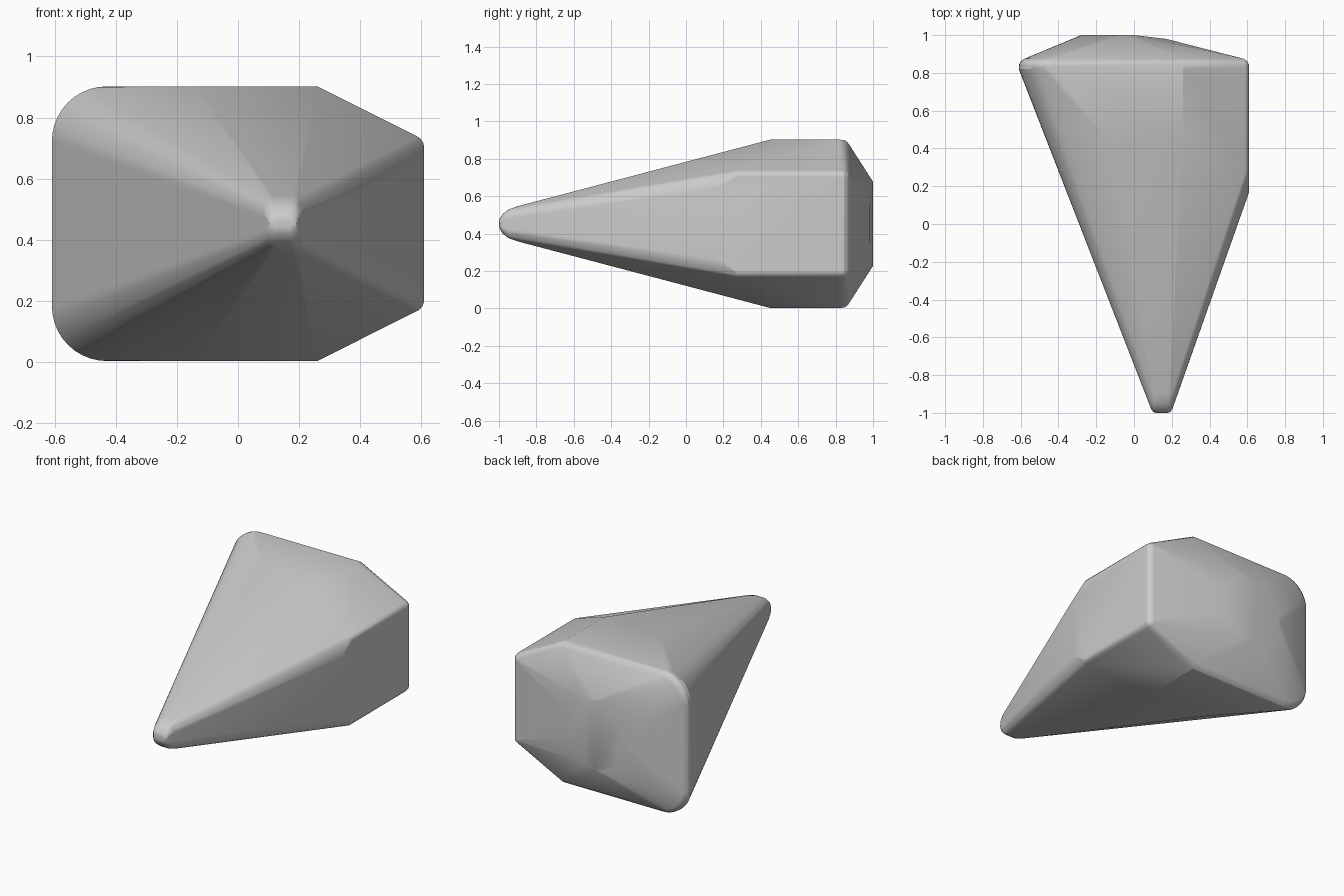
import bpy, bmesh, math

cube = bpy.data.objects.get("Cube")
if cube:
    bpy.data.objects.remove(cube)

MID = 0.452
points = []


def mirrored(x, y, h):
    """Add a point above and below the middle height."""
    points.extend([(x, y, MID + h), (x, y, MID - h)])


def arc(cx, y, h, rx, rz, start, end, steps):
    """Add a rounded corner in the xz plane, above and below the middle."""
    for i in range(steps + 1):
        a = math.radians(start + (end - start) * i / steps)
        mirrored(cx + rx * math.cos(a), y, h + rz * math.sin(a))


# Wide rounded shoulder, easing inward toward the rear
for y, inset in [(0.82, 0), (0.845, 0.002), (0.862, 0.012), (0.875, 0.03)]:
    arc(-0.43, y, 0.27, 0.18 - inset, 0.18 - inset, 90, 180, 10)
    mirrored(0.26, y, 0.45 - inset)
    arc(0.57, y, 0.25, 0.04 - inset, 0.04 - inset, 0, 65, 4)

# Flat top and bottom, and the flat right flank
for x in (-0.14, 0.26):
    mirrored(x, 0.45, 0.45)
arc(0.57, 0.27, 0.25, 0.04, 0.04, 0, 65, 4)
mirrored(0.61, 0.17, 0.19)

# Rounded rear cap
arc(-0.055, 1.0, 0, 0.225, 0.225, 90, 180, 8)
mirrored(0.0, 1.0, 0.2)
mirrored(0.17, 0.98, 0.1)

# Blunt nose built from shrinking rounded sections
for y, cx, w, h in [(-0.9, 0.147, 0.079, 0.094), (-0.95, 0.147, 0.066, 0.076),
                    (-0.98, 0.147, 0.056, 0.052), (-0.995, 0.147, 0.045, 0.03),
                    (-1.0, 0.147, 0.03, 0.012)]:
    r = w * 0.6
    arc(cx + w - r, y, h - min(r, h), r, min(r, h), 0, 90, 4)
    arc(cx - w + r, y, h - min(r, h), r, min(r, h), 90, 180, 4)

# Wrap the sections in one faceted shell
bm = bmesh.new()
for p in points:
    bm.verts.new(p)
hull = bmesh.ops.convex_hull(bm, input=bm.verts)
spare = {g for g in hull["geom_interior"] + hull["geom_unused"]
         if isinstance(g, bmesh.types.BMVert)}
bmesh.ops.delete(bm, geom=list(spare), context="VERTS")
bmesh.ops.remove_doubles(bm, verts=bm.verts, dist=0.001)
bmesh.ops.dissolve_limit(bm, angle_limit=math.radians(1),
                         verts=bm.verts, edges=bm.edges)
bmesh.ops.recalc_face_normals(bm, faces=bm.faces)

mesh = bpy.data.meshes.new("tapered_stone")
bm.to_mesh(mesh)
bm.free()
stone = bpy.data.objects.new("tapered_stone", mesh)
bpy.context.collection.objects.link(stone)

# Plain grey surface
grey = bpy.data.materials.new("plain grey")
grey.use_nodes = True
colour = (0.6, 0.6, 0.6, 1)
grey.diffuse_color = colour
grey.node_tree.nodes["Principled BSDF"].inputs["Base Color"].default_value = colour
mesh.materials.append(grey)

# Smooth the rounded edges and keep the flat faces flat
bpy.context.view_layer.objects.active = stone
stone.select_set(True)
bpy.ops.object.shade_smooth_by_angle(angle=math.radians(25))
weighted = stone.modifiers.new("flat_faces", "WEIGHTED_NORMAL")
weighted.keep_sharp = True
